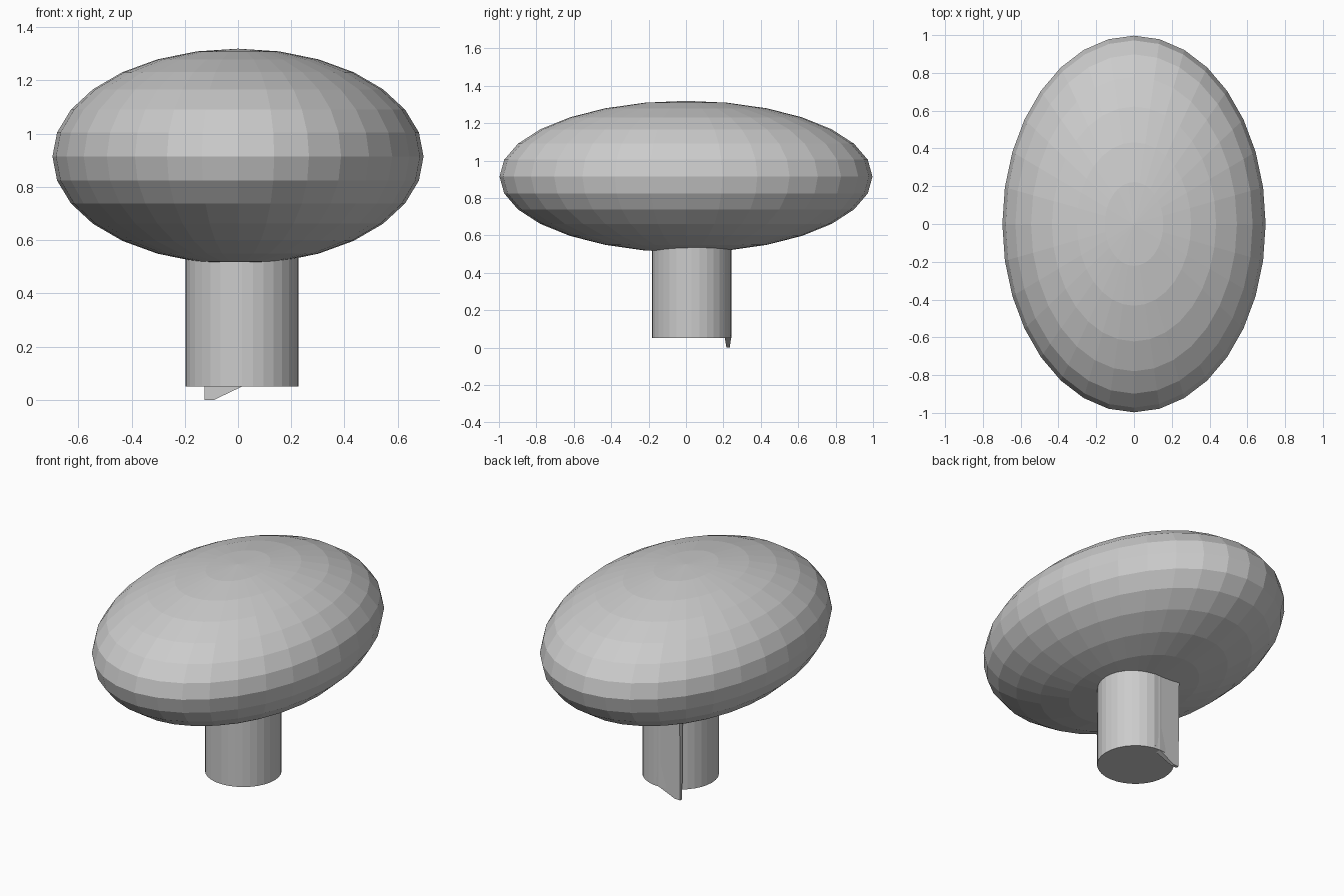
import bpy, bmesh

if "Cube" in bpy.data.objects:
    bpy.data.objects.remove(bpy.data.objects["Cube"])

# Cushioned oval head: low-poly flat-faced ellipsoid
bpy.ops.mesh.primitive_uv_sphere_add(segments=32, ring_count=14, radius=1,
                                     location=(0, 0, 0.914))
head = bpy.context.object
head.name = "oval_head"
head.scale = (0.697, 0.997, 0.405)

# Round stem, slightly off centre, running up into the head
bpy.ops.mesh.primitive_cylinder_add(vertices=32, radius=0.212, depth=0.55,
                                    location=(0.015, 0.03, 0.325))
stem = bpy.context.object
stem.name = "stem"

# Flat key plate on the back of the stem, with a pointed tip below it
profile = [(-0.125, 0.0), (-0.09, 0.0), (0.015, 0.05), (0.05, 0.068),
           (0.05, 0.58), (-0.125, 0.58)]
bm = bmesh.new()
face = bm.faces.new([bm.verts.new((x, 0.208, z)) for x, z in profile])
extruded = bmesh.ops.extrude_face_region(bm, geom=[face])["geom"]
moved = [v for v in extruded if isinstance(v, bmesh.types.BMVert)]
bmesh.ops.translate(bm, verts=moved, vec=(0, 0.033, 0))

# Taper the tip towards the bottom
for v in bm.verts:
    if v.co.z < 0.01:
        v.co.y = 0.216 if v.co.y < 0.22 else 0.234
bmesh.ops.recalc_face_normals(bm, faces=bm.faces)
mesh = bpy.data.meshes.new("key_plate")
bm.to_mesh(mesh)
bm.free()
bpy.context.collection.objects.link(bpy.data.objects.new("key_plate", mesh))
